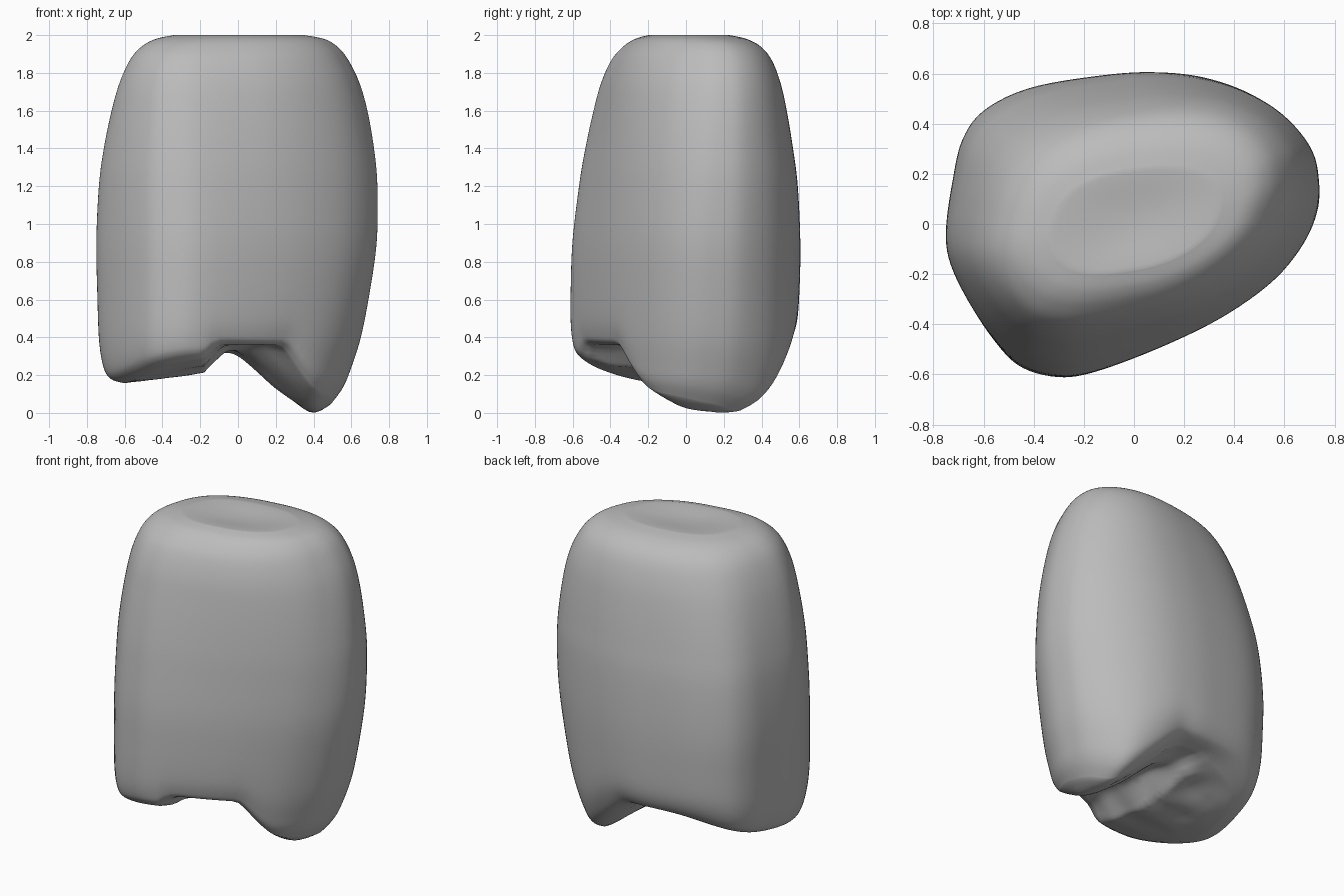
import bpy, bmesh
from math import atan2, copysign, cos, exp, log, sin, sqrt
from mathutils import Vector, noise

cube = bpy.data.objects.get("Cube")
if cube:
    bpy.data.objects.remove(cube, do_unlink=True)

SIDES = 120

# Widest horizontal outline, anticlockwise
OUTLINE = [(.74, .15), (.71, .29), (.6, .43), (.45, .53), (.28, .59), (.1, .61), (-.1, .6), (-.4, .55),
           (-.59, .46), (-.68, .34), (-.72, .17), (-.745, -.02), (-.73, -.15), (-.66, -.3), (-.56, -.45),
           (-.45, -.56), (-.3, -.605), (-.15, -.59), (.1, -.5), (.35, -.38), (.55, -.24), (.67, -.1), (.73, .03)]

# Height above the underside, then left, right, front and back limits
LEVELS = [(0, -.6, .5, -.53, .42), (.04, -.67, .555, -.575, .5), (.12, -.71, .595, -.597, .55),
          (.3, -.735, .65, -.61, .587), (.6, -.745, .7, -.61, .602), (.9, -.75, .735, -.6, .605),
          (1.2, -.737, .738, -.567, .592), (1.4, -.711, .72, -.534, .567), (1.6, -.67, .685, -.491, .534),
          (1.75, -.627, .642, -.45, .5), (1.87, -.572, .583, -.395, .453), (1.94, -.51, .525, -.333, .395),
          (1.98, -.435, .455, -.27, .32), (2, -.34, .35, -.2, .23)]


def spline(a, b, c, d, t):
    """Catmull-Rom point between b and c."""
    return (b * 2 + (c - a) * t + (a * 2 - b * 5 + c * 4 - d) * t**2
            + (b * 3 - a - c * 3 + d) * t**3) / 2


def smooth_path(points, count, closed):
    """Sample a smooth path through the points."""
    pts = [Vector(p) for p in points]
    n = len(pts)
    pick = (lambda i: pts[i % n]) if closed else (lambda i: pts[max(0, min(n - 1, i))])
    spans = n if closed else n - 1
    result = []
    for k in range(count):
        pos = k * spans / (count if closed else count - 1)
        i = min(int(pos), spans - 1)
        result.append(spline(pick(i - 1), pick(i), pick(i + 1), pick(i + 2), pos - i))
    return result


def underside(x, y):
    """Two hanging lobes with a groove between, softly joined."""
    left_lobe = .16 + .14 * (x + .58) + .4 * (y + .1)**2 + max(0, x + .18)
    bend = 1.1 if y < .15 else .6
    right_lobe = .85 * (sqrt((x - .4)**2 + .0025) - .05) + bend * (y - .15)**2
    groove = .345 - .04 * y
    soft = .016
    return -soft * log(sum(exp(-z / soft) for z in (left_lobe, right_lobe, groove)))


def fuller(value):
    """Push an oval coordinate outwards for squarer corners."""
    return copysign(abs(value)**.88, value)


# Outline in unit coordinates, and the slanted oval it turns into at the top
outline = smooth_path(OUTLINE, SIDES, True)
low = [min(p[i] for p in outline) for i in range(2)]
high = [max(p[i] for p in outline) for i in range(2)]
unit = [Vector([2 * (p[i] - low[i]) / (high[i] - low[i]) - 1 for i in range(2)]) for p in outline]
SLANT = .38
oval = []
for p in unit:
    angle = atan2(p.y, p.x) - SLANT / 2
    oval.append(Vector((fuller(cos(angle)), fuller(sin(angle + SLANT)))))


def section(level, scale=1):
    """Outline fitted to the limits of one level, shrunk towards its middle."""
    z, x0, x1, y0, y1 = level
    blend = .75 * max(0, (z - .7) / 1.3)**2
    for p, q in zip(unit, oval):
        r = p.lerp(q, blend) * scale
        yield (x0 + x1 + r.x * (x1 - x0)) / 2, (y0 + y1 + r.y * (y1 - y0)) / 2


rings = []

# Lumpy underside, from the middle outwards
for k in range(1, 24):
    f = k / 24
    ring = []
    for x, y in section(LEVELS[0], f):
        lump = noise.noise(Vector((x * 5, y * 5, 3))) * .03 * (1 - f**4)
        ring.append((x, y, max(0, underside(x, y) + lump)))
    rings.append(ring)

# Bulging side wall, which fades from the uneven rim into level sections
for level in smooth_path(LEVELS, 92, False):
    s = level[0]
    fade = max(0, 1 - s / 1.2)**2
    rings.append([(x, y, s + underside(x, y) * fade) for x, y in section(level)])

# Slightly dished top
for k in range(1, 14):
    f = 1 - k / 14
    rings.append([(x, y, 2 - .015 * (1 - f * f)**2) for x, y in section(LEVELS[-1], f)])

bm = bmesh.new()
loops = [[bm.verts.new(co) for co in ring] for ring in rings]
for lower, upper in zip(loops, loops[1:]):
    for i in range(SIDES):
        j = (i + 1) % SIDES
        bm.faces.new((lower[i], lower[j], upper[j], upper[i]))
bm.faces.new(loops[0][::-1])
bm.faces.new(loops[-1])
bmesh.ops.recalc_face_normals(bm, faces=bm.faces)
for face in bm.faces:
    face.smooth = True

mesh = bpy.data.meshes.new("rounded_body")
bm.to_mesh(mesh)
bm.free()
body = bpy.data.objects.new("rounded_body", mesh)
bpy.context.collection.objects.link(body)

# One plain grey
grey = bpy.data.materials.new("plain_grey")
grey.use_nodes = True
colour = (.5, .5, .5, 1)
grey.diffuse_color = colour
grey.node_tree.nodes["Principled BSDF"].inputs["Base Color"].default_value = colour
mesh.materials.append(grey)
